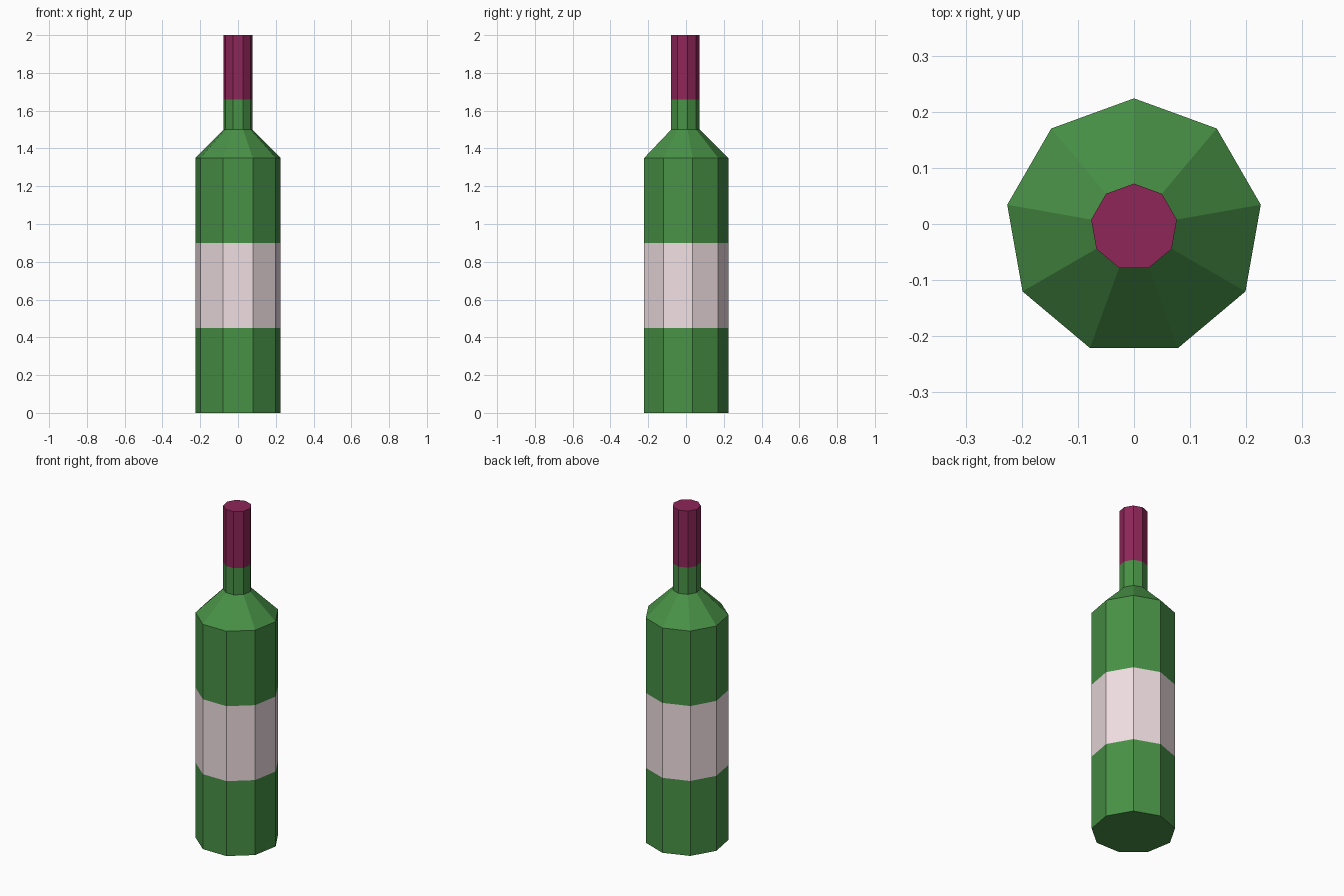
import bpy, bmesh
from math import sin, cos, tau

if "Cube" in bpy.data.objects:
    bpy.data.objects.remove(bpy.data.objects["Cube"])

SIDES = 9
CENTRE_Y = -0.0055   # puts the nine-sided bounds centred on y = 0
BODY_R, NECK_R = 0.2294, 0.0775


def material(name, rgb):
    m = bpy.data.materials.new(name)
    m.diffuse_color = (*rgb, 1)
    m.use_nodes = True
    m.node_tree.nodes["Principled BSDF"].inputs["Base Color"].default_value = m.diffuse_color
    return m


def lathe(name, profile, mat, cap_bottom=False, cap_top=False):
    """Sweep (radius, z) points around the bottle axis, one corner facing +y."""
    bm = bmesh.new()
    rings = [[bm.verts.new((-r * sin(tau * i / SIDES),
                            CENTRE_Y + r * cos(tau * i / SIDES), z))
              for i in range(SIDES)] for r, z in profile]
    for low, high in zip(rings, rings[1:]):
        for i in range(SIDES):
            j = (i + 1) % SIDES
            bm.faces.new((low[i], low[j], high[j], high[i]))
    if cap_bottom:
        bm.faces.new(rings[0][::-1])
    if cap_top:
        bm.faces.new(rings[-1])
    mesh = bpy.data.meshes.new(name)
    bm.to_mesh(mesh)
    bm.free()
    mesh.materials.append(mat)
    obj = bpy.data.objects.new(name, mesh)
    bpy.context.collection.objects.link(obj)
    return obj


glass = material("green_glass", (0.065, 0.283, 0.061))
paper = material("label_paper", (0.87, 0.73, 0.76))
foil = material("red_foil", (0.27, 0.019, 0.098))

# Flush bands that meet edge to edge, from base to top
lathe("lower_body", [(BODY_R, 0), (BODY_R, 0.45)], glass, cap_bottom=True)
lathe("label", [(BODY_R, 0.45), (BODY_R, 0.90)], paper)
lathe("upper_body_and_neck",
      [(BODY_R, 0.90), (BODY_R, 1.35), (NECK_R, 1.50), (NECK_R, 1.66)], glass)
lathe("foil_cap", [(NECK_R, 1.66), (NECK_R, 2.0)], foil, cap_top=True)
